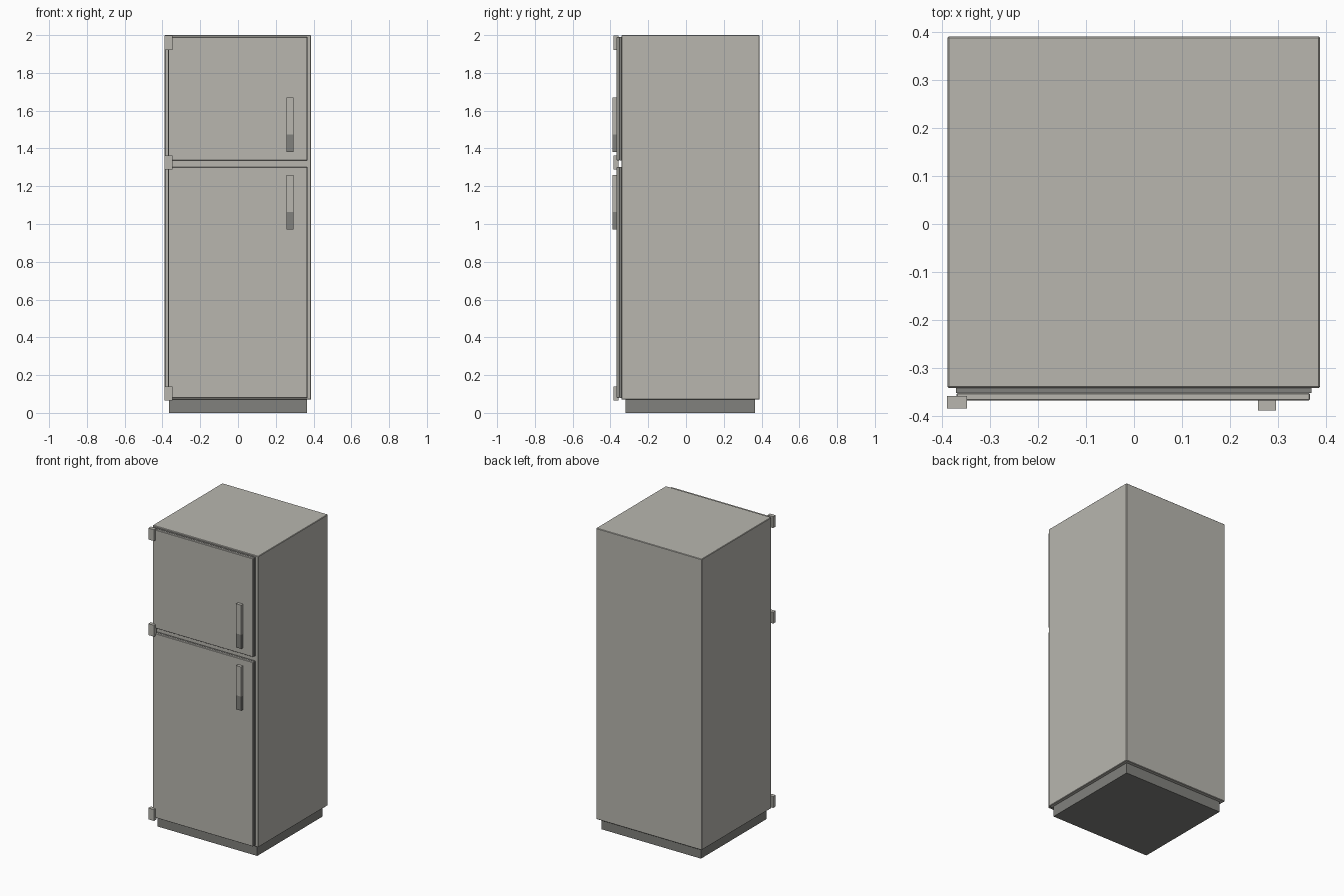
import bpy, bmesh

if "Cube" in bpy.data.objects:
    bpy.data.objects.remove(bpy.data.objects["Cube"])


def material(name, rgb):
    m = bpy.data.materials.new(name)
    m.diffuse_color = (*rgb, 1)
    m.use_nodes = True
    m.node_tree.nodes["Principled BSDF"].inputs["Base Color"].default_value = m.diffuse_color
    return m


LIGHT = material("warm_light_grey", (0.48, 0.47, 0.43))
DARK = material("dark_grey", (0.22, 0.22, 0.205))


def box(name, xs, ys, zs, mat, bevel=0.0):
    """Axis-aligned box given by its ranges, with an optional small chamfer."""
    bm = bmesh.new()
    bmesh.ops.create_cube(bm, size=1)
    for v in bm.verts:
        v.co = [r[0] if c < 0 else r[1] for c, r in zip(v.co, (xs, ys, zs))]
    if bevel:
        bmesh.ops.bevel(bm, geom=bm.edges[:], offset=bevel, segments=1, affect='EDGES')
    me = bpy.data.meshes.new(name)
    bm.to_mesh(me)
    bm.free()
    me.materials.append(mat)
    ob = bpy.data.objects.new(name, me)
    bpy.context.collection.objects.link(ob)
    return ob


# Cabinet and recessed plinth
box("cabinet", (-0.388, 0.387), (-0.341, 0.39), (0.07, 2.0), LIGHT, 0.003)
box("plinth", (-0.366, 0.365), (-0.32, 0.366), (0.0, 0.072), DARK)

# Doors, each with a dark gasket behind it
for name, z0, z1 in (("freezer_door", 1.337, 1.99), ("fridge_door", 0.08, 1.302)):
    box(name, (-0.369, 0.366), (-0.367, -0.352), (z0, z1), LIGHT, 0.002)
    box(name + "_gasket", (-0.37, 0.369), (-0.352, -0.341), (z0, z1), DARK)

# Handles: light upper grip with a dark lower end
for name, z in (("freezer_handle", 1.38), ("fridge_handle", 0.97)):
    box(name, (0.258, 0.295), (-0.388, -0.367), (z + 0.093, z + 0.29), LIGHT)
    box(name + "_lower_end", (0.258, 0.295), (-0.388, -0.367), (z, z + 0.093), DARK)

# Hinges on the left edge
for name, z in (("top", 1.922), ("middle", 1.288), ("bottom", 0.066)):
    box(name + "_hinge", (-0.389, -0.347), (-0.384, -0.358), (z, z + 0.075), LIGHT)
